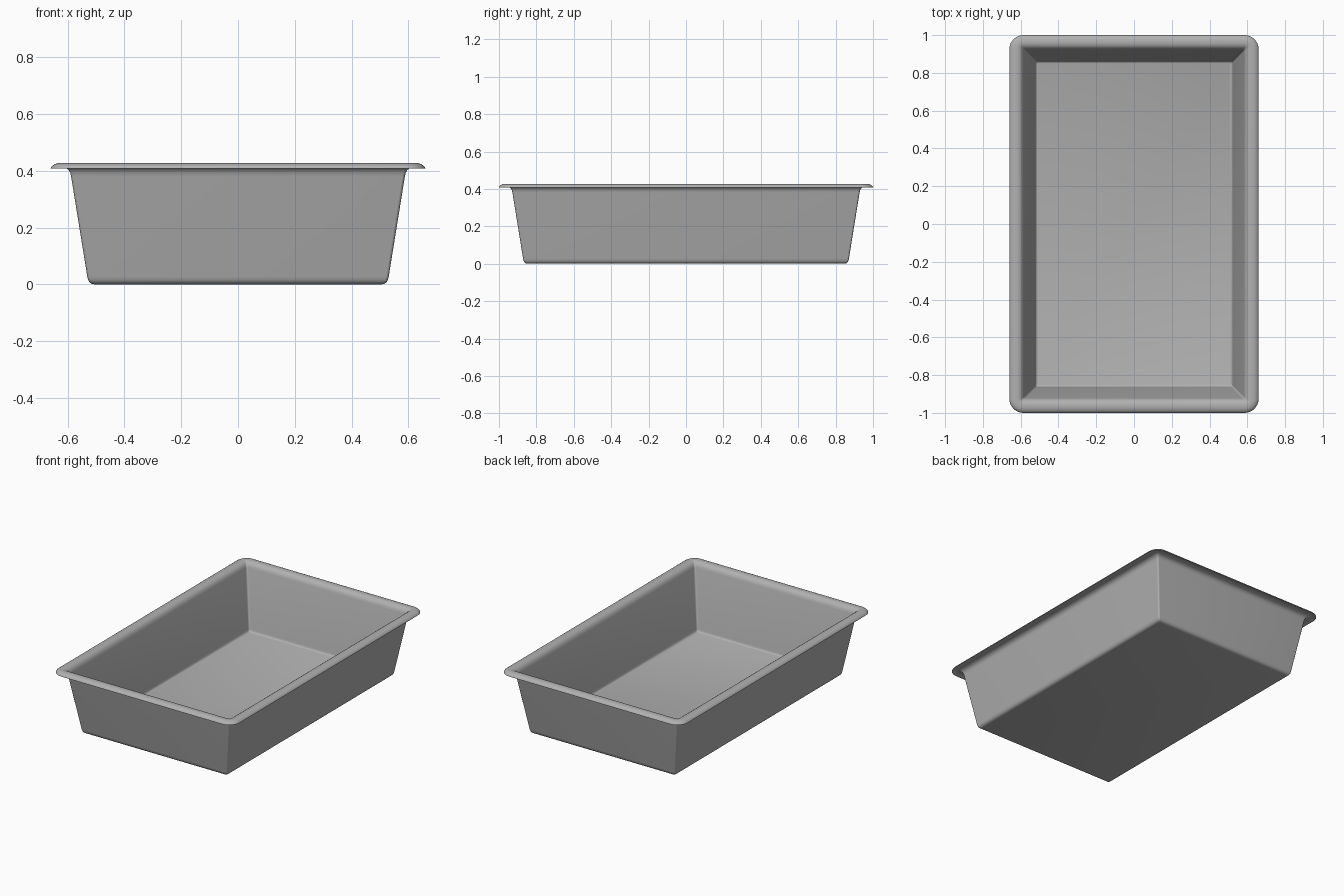
import bpy, bmesh, math

if "Cube" in bpy.data.objects:
    bpy.data.objects.remove(bpy.data.objects["Cube"])

HX, HY = 0.66, 1.0      # half size at the rim edge
CORNER_STEPS = 8

# Cross-section of the sheet: (inset from rim edge, height), outer floor to inner floor
PROFILE = [
    (0.153, 0.000), (0.144, 0.002), (0.137, 0.007), (0.132, 0.015), (0.129, 0.027),
    (0.072, 0.380), (0.069, 0.393), (0.064, 0.402), (0.056, 0.409), (0.044, 0.413),
    (0.028, 0.414), (0.014, 0.412), (0.005, 0.408), (0.000, 0.408),
    (0.001, 0.412), (0.006, 0.418), (0.014, 0.423), (0.026, 0.427), (0.044, 0.427),
    (0.056, 0.424), (0.066, 0.417), (0.073, 0.407), (0.078, 0.393),
    (0.137, 0.028), (0.139, 0.019), (0.142, 0.013), (0.148, 0.010),
]


def rounded_ring(bm, inset, z):
    """Rounded rectangle whose corners tighten as it moves inward."""
    r = max(0.075 - inset, 0.010)
    cx, cy = HX - inset - r, HY - inset - r
    verts = []
    for q, (sx, sy) in enumerate([(1, 1), (-1, 1), (-1, -1), (1, -1)]):
        for i in range(CORNER_STEPS + 1):
            a = math.pi / 2 * (q + i / CORNER_STEPS)
            verts.append(bm.verts.new((sx * cx + r * math.cos(a),
                                       sy * cy + r * math.sin(a), z)))
    return verts


# Tray: walls, rolled rim and floor lofted as one sheet
bm = bmesh.new()
rings = [rounded_ring(bm, d, z) for d, z in PROFILE]
for a, b in zip(rings, rings[1:]):
    n = len(a)
    for i in range(n):
        j = (i + 1) % n
        bm.faces.new((a[i], a[j], b[j], b[i]))
bm.faces.new(rings[0][::-1])
bm.faces.new(rings[-1])
bmesh.ops.recalc_face_normals(bm, faces=bm.faces)

mesh = bpy.data.meshes.new("baking_tray")
bm.to_mesh(mesh)
bm.free()
tray = bpy.data.objects.new("baking_tray", mesh)
bpy.context.collection.objects.link(tray)

# Dark grey metal
metal = bpy.data.materials.new("dark_metal")
metal.diffuse_color = (0.44, 0.44, 0.44, 1)
metal.use_nodes = True
metal.node_tree.nodes["Principled BSDF"].inputs["Base Color"].default_value = metal.diffuse_color
mesh.materials.append(metal)

bpy.context.view_layer.objects.active = tray
tray.select_set(True)
bpy.ops.object.shade_smooth_by_angle(angle=math.radians(50))
